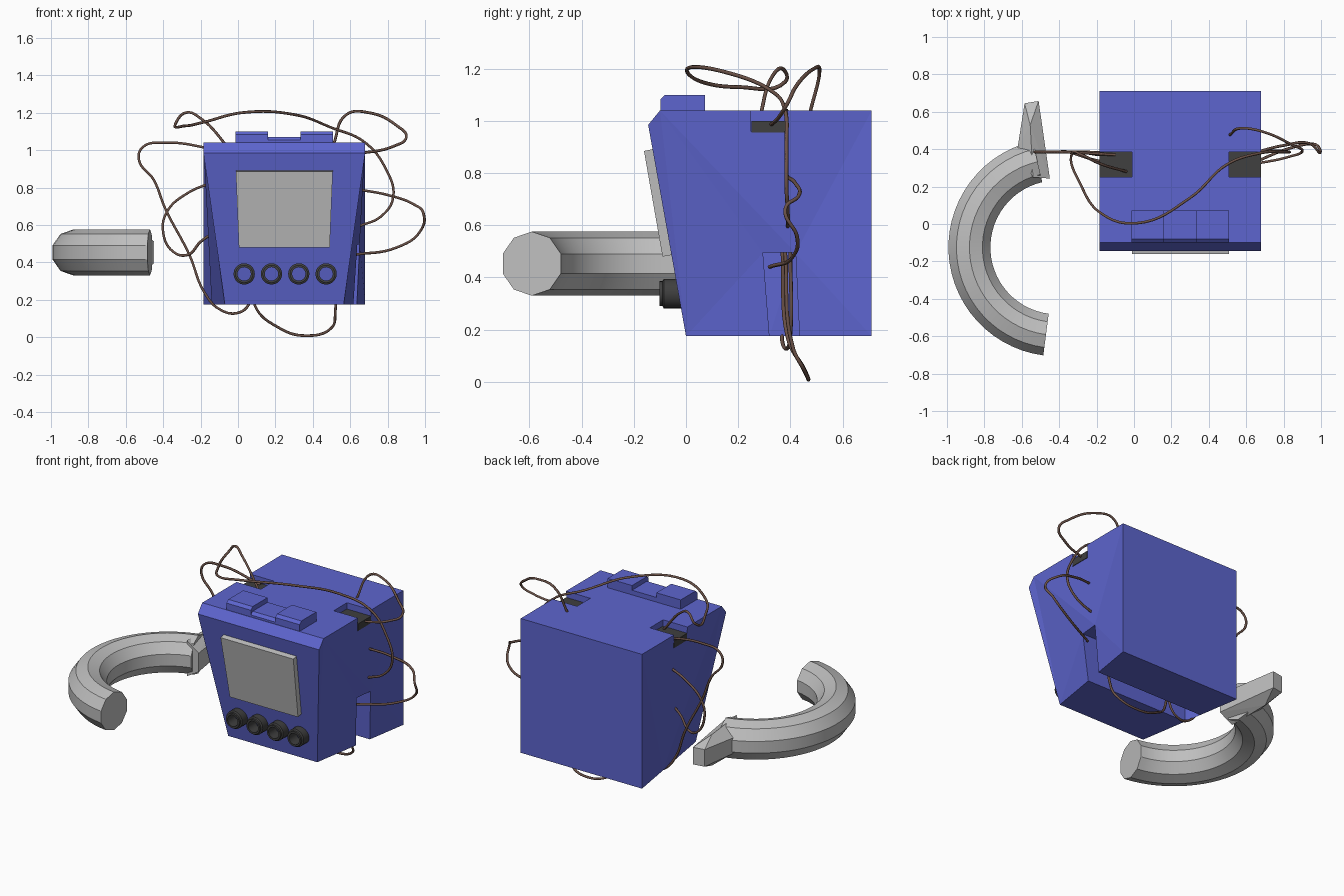
import bpy, bmesh, math
from mathutils import Vector

if "Cube" in bpy.data.objects:
    bpy.data.objects.remove(bpy.data.objects["Cube"])


def material(name, rgb):
    m = bpy.data.materials.new(name)
    m.diffuse_color = (*rgb, 1)
    m.use_nodes = True
    m.node_tree.nodes["Principled BSDF"].inputs["Base Color"].default_value = m.diffuse_color
    return m


BLUE = material("blue plastic", (0.11, 0.13, 0.62))
GREY = material("light grey", (0.52, 0.52, 0.52))
DARK = material("dark grey", (0.05, 0.05, 0.05))
BROWN = material("brown wire", (0.15, 0.085, 0.065))
CX = 0.2475  # centre line of the case


def finish(name, bm, mat):
    bmesh.ops.recalc_face_normals(bm, faces=bm.faces)
    me = bpy.data.meshes.new(name)
    bm.to_mesh(me)
    bm.free()
    me.materials.append(mat)
    ob = bpy.data.objects.new(name, me)
    bpy.context.collection.objects.link(ob)
    return ob


def prism(name, profile, half_width, mat, x=CX):
    """Extrude a (y, z) profile sideways; half_width(y, z) allows taper."""
    bm = bmesh.new()
    sides = [[bm.verts.new((x + s * half_width(y, z), y, z)) for y, z in profile]
             for s in (-1, 1)]
    n = len(profile)
    for i in range(n):
        j = (i + 1) % n
        bm.faces.new((sides[0][i], sides[0][j], sides[1][j], sides[1][i]))
    for s in sides:
        bm.faces.new(s)
    bmesh.ops.triangulate(bm, faces=[f for f in bm.faces if len(f.verts) > 4])
    return finish(name, bm, mat)


def box(name, lo, hi, mat):
    prof = [(lo[1], lo[2]), (hi[1], lo[2]), (hi[1], hi[2]), (lo[1], hi[2])]
    return prism(name, prof, lambda y, z: (hi[0] - lo[0]) / 2, mat, (lo[0] + hi[0]) / 2)


# Case: leaning front, slot underneath, sides tapering toward the front foot
def case_half(y, z):
    if z > 0.9:
        return 0.4325
    return 0.4325 - 0.115 * (1 - y / 0.71) * (1.04 - z) / 0.865


case = prism("case", [(0, 0.175), (0.32, 0.175), (0.295, 0.495), (0.42, 0.495),
                      (0.435, 0.175), (0.712, 0.175), (0.712, 1.04),
                      (-0.1, 1.04), (-0.145, 0.985)], case_half, BLUE)

# Pockets in the top edges, each with a dark connector inside
for side, x0, x1 in (("left", -0.25, -0.012), ("right", 0.507, 0.75)):
    cutter = box("cutter_" + side, (x0, 0.25, 0.96), (x1, 0.385, 1.2), BLUE)
    cutter.hide_render = True
    cutter.hide_set(True)
    mod = case.modifiers.new("pocket_" + side, "BOOLEAN")
    mod.operation, mod.solver, mod.object = "DIFFERENCE", "EXACT", cutter
    box(side + "_connector", (max(x0, -0.184), 0.251, 0.955),
        (min(x1, 0.679), 0.384, 1.0), DARK)

# Top buttons with a low bridge between them
for name, x, top in (("left_button", 0.074, 1.1), ("button_bridge", CX, 1.07),
                     ("right_button", 0.421, 1.1)):
    prism(name, [(-0.098, 1.035), (0.072, 1.035), (0.072, top), (-0.08, top),
                 (-0.098, top - 0.017)], lambda y, z: 0.0867, BLUE, x)

# Screen plate lying on the leaning front
prism("screen", [(-0.09, 0.48), (-0.045, 0.488), (-0.118, 0.894), (-0.161, 0.885)],
      lambda y, z: 0.243 + 0.016 * (z - 0.48) / 0.4, GREY)


# Ring knobs: (radius, y) profile turned around the y axis
def ring(name, x, z, profile, sides=20):
    bm = bmesh.new()
    rows = []
    for k in range(sides):
        a = 2 * math.pi * k / sides
        rows.append([bm.verts.new((x + r * math.cos(a), y, z + r * math.sin(a)))
                     for r, y in profile])
    n = len(profile)
    for k in range(sides):
        a, b = rows[k], rows[(k + 1) % sides]
        for i in range(n):
            j = (i + 1) % n
            bm.faces.new((a[i], a[j], b[j], b[i]))
    return finish(name, bm, DARK)


def smooth(ob, degrees):
    bpy.ops.object.select_all(action="DESELECT")
    ob.select_set(True)
    bpy.context.view_layer.objects.active = ob
    bpy.ops.object.shade_smooth_by_angle(angle=math.radians(degrees))


for i in range(4):
    knob = ring(f"knob_{i + 1}", 0.033 + 0.146 * i, 0.338,
                [(0.036, -0.015), (0.057, -0.015), (0.057, -0.085), (0.048, -0.09),
                 (0.048, -0.102), (0.036, -0.102)])
    smooth(knob, 30)

# Curved handset: ten-sided tube swept along an arc
ARC_C, MAJOR, MINOR, SEGS, SIDES = Vector((-0.41, -0.125, 0.453)), 0.47, 0.118, 28, 10
bm = bmesh.new()
rows = []
for k in range(SEGS + 1):
    a = math.radians(103 + (262.6 - 103) * k / SEGS)
    row = []
    for j in range(SIDES):
        t = 2 * math.pi * (j + 0.5) / SIDES
        r = MAJOR + MINOR * math.cos(t)
        row.append(bm.verts.new(ARC_C + Vector((r * math.cos(a), r * math.sin(a),
                                                MINOR * 1.04 * math.sin(t)))))
    rows.append(row)
for a, b in zip(rows, rows[1:]):
    for j in range(SIDES):
        bm.faces.new((a[j], a[(j + 1) % SIDES], b[(j + 1) % SIDES], b[j]))
bm.faces.new(rows[0])
bm.faces.new(rows[-1])
smooth(finish("curved_handset", bm, GREY), 25)

# Flared blade at the far end of the handset
bm = bmesh.new()
for x, y, h in ((-0.585, 0.645, 0.055), (-0.51, 0.658, 0.055), (-0.45, 0.243, 0.06),
                (-0.622, 0.41, 0.05), (-0.54, 0.25, 0.115), (-0.555, 0.53, 0.1)):
    for s in (-1, 1):
        bm.verts.new((x, y, 0.453 + s * h))
bmesh.ops.convex_hull(bm, input=bm.verts)
finish("handset_blade", bm, GREY)


# Loose wires: smooth tubes through a few points
def wire(name, pts):
    cu = bpy.data.curves.new(name, "CURVE")
    cu.dimensions = "3D"
    cu.bevel_depth, cu.bevel_resolution, cu.resolution_u = 0.0075, 1, 8
    cu.use_fill_caps = True
    sp = cu.splines.new("BEZIER")
    sp.bezier_points.add(len(pts) - 1)
    for bp, p in zip(sp.bezier_points, pts):
        bp.co = p
        bp.handle_left_type = bp.handle_right_type = "AUTO"
    cu.materials.append(BROWN)
    ob = bpy.data.objects.new(name, cu)
    bpy.context.collection.objects.link(ob)


wire("top_wire", [(-0.04, 0.28, 1.0), (-0.2, 0.33, 1.17), (-0.28, 0.37, 1.2),
                  (-0.33, 0.38, 1.15), (-0.28, 0.2, 1.13), (-0.18, 0.06, 1.15),
                  (0.02, 0.005, 1.2), (0.3, 0.14, 1.19), (0.5, 0.32, 1.12),
                  (0.68, 0.38, 1.04), (0.79, 0.385, 0.9), (0.83, 0.385, 0.75),
                  (0.77, 0.39, 0.65), (0.64, 0.39, 0.59)])
wire("right_upper_wire", [(0.51, 0.475, 1.03), (0.58, 0.512, 1.19), (0.7, 0.49, 1.2),
                          (0.85, 0.42, 1.13), (0.9, 0.39, 1.07), (0.83, 0.36, 1.02),
                          (0.64, 0.32, 0.98)])
wire("right_side_wire", [(0.64, 0.38, 0.79), (0.8, 0.42, 0.76), (0.94, 0.43, 0.71),
                         (0.992, 0.38, 0.66), (0.97, 0.425, 0.56), (0.85, 0.41, 0.48),
                         (0.62, 0.32, 0.44)])
wire("left_long_wire", [(-0.1, 0.37, 1.0), (-0.39, 0.385, 1.04), (-0.51, 0.385, 1.015),
                        (-0.53, 0.385, 0.95), (-0.45, 0.385, 0.84), (-0.39, 0.385, 0.69),
                        (-0.26, 0.38, 0.44), (-0.18, 0.37, 0.24), (-0.1, 0.37, 0.15),
                        (0.0, 0.39, 0.13), (0.06, 0.4, 0.18), (0.07, 0.4, 0.5)])
wire("left_side_wire", [(-0.13, 0.38, 0.83), (-0.27, 0.385, 0.77), (-0.38, 0.385, 0.67),
                        (-0.4, 0.385, 0.56), (-0.35, 0.385, 0.46), (-0.27, 0.36, 0.44),
                        (-0.2, 0.34, 0.51), (-0.13, 0.33, 0.56)])
wire("bottom_wire", [(0.08, 0.37, 0.5), (0.09, 0.39, 0.17), (0.21, 0.45, 0.055),
                     (0.36, 0.47, 0.008), (0.5, 0.45, 0.05), (0.52, 0.41, 0.13),
                     (0.5, 0.38, 0.5)])
